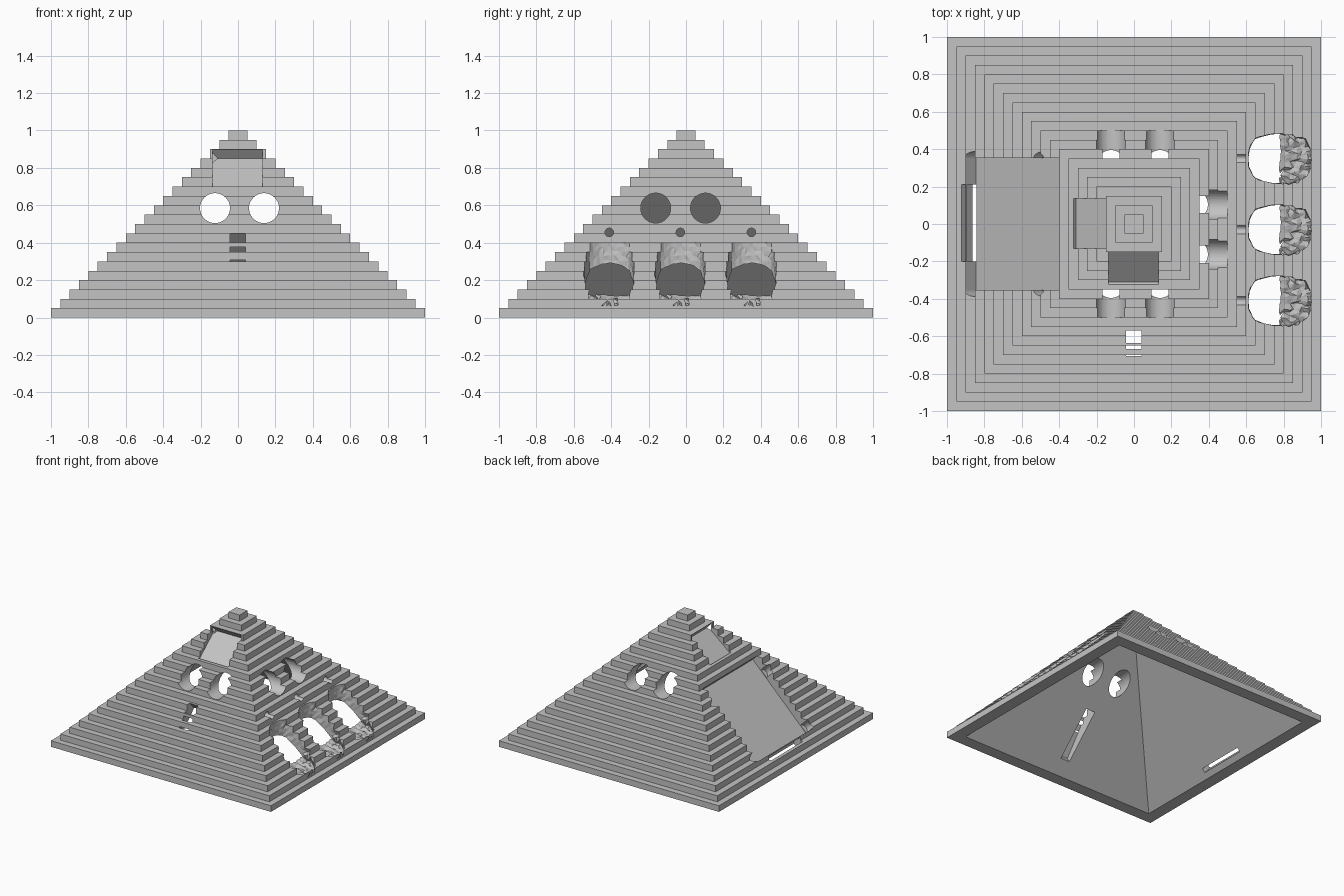
import bpy, bmesh, math, random
from mathutils import Matrix, Vector

cube = bpy.data.objects.get("Cube")
if cube:
    bpy.data.objects.remove(cube)

stone = bpy.data.materials.new("grey_stone")
stone.use_nodes = True
COLOUR = (0.55, 0.55, 0.55, 1)
stone.diffuse_color = COLOUR
for node in stone.node_tree.nodes:
    if node.type == 'BSDF_PRINCIPLED':
        node.inputs["Base Color"].default_value = COLOUR


def finish(bm, name):
    bmesh.ops.recalc_face_normals(bm, faces=bm.faces)
    mesh = bpy.data.meshes.new(name)
    bm.to_mesh(mesh)
    bm.free()
    mesh.materials.append(stone)
    ob = bpy.data.objects.new(name, mesh)
    bpy.context.scene.collection.objects.link(ob)
    return ob


def stepped_shell():
    """Square rings from the inner apex, out under the rim and up the steps."""
    steps, rise = 20, 0.05
    profile = [(0.9, 0)]
    for i in range(steps):
        half = 1 - rise * i
        profile += [(half, rise * i), (half, rise * (i + 1))]
    bm = bmesh.new()
    rings = [[bm.verts.new((sx * h, sy * h, z))
              for sx, sy in ((-1, -1), (1, -1), (1, 1), (-1, 1))] for h, z in profile]
    apex = bm.verts.new((0, 0, 0.9))
    for k in range(4):
        n = (k + 1) % 4
        bm.faces.new((apex, rings[0][k], rings[0][n]))
        for a, b in zip(rings, rings[1:]):
            bm.faces.new((a[k], a[n], b[n], b[k]))
    bm.faces.new(rings[-1])
    return finish(bm, "stepped_pyramid")


body = stepped_shell()


def carve(bm, name):
    """Cut a closed solid out of the body, using the first solver that works."""
    cutter = finish(bm, name)
    cutter.hide_render = True
    before = len(body.data.polygons)
    for solver in ('EXACT', 'MANIFOLD', 'FLOAT'):
        mod = body.modifiers.new(name, 'BOOLEAN')
        mod.operation = 'DIFFERENCE'
        mod.solver = solver
        mod.object = cutter
        bpy.context.view_layer.update()
        deps = bpy.context.evaluated_depsgraph_get()
        result = bpy.data.meshes.new_from_object(body.evaluated_get(deps))
        body.modifiers.remove(mod)
        if len(result.polygons) not in (0, before):
            body.data = result
            break
    bpy.data.objects.remove(cutter)


def prism(name, profile, lo, hi, side="front"):
    """Profile of (outward distance, height), extruded across one side."""
    bm = bmesh.new()
    ends = []
    for w in (lo, hi):
        ends.append([bm.verts.new((w, -d, z) if side == "front" else (-d, -w, z))
                     for d, z in profile])
    n = len(profile)
    bm.faces.new(ends[0])
    bm.faces.new(ends[1])
    for k in range(n):
        m = (k + 1) % n
        bm.faces.new((ends[0][k], ends[0][m], ends[1][m], ends[1][k]))
    carve(bm, name)


def drill(name, start, end, radius, sides=48):
    a, b = Vector(start), Vector(end)
    bm = bmesh.new()
    turn = (b - a).to_track_quat('Z', 'Y').to_matrix().to_4x4()
    bmesh.ops.create_cone(bm, cap_ends=True, segments=sides, radius1=radius,
                          radius2=radius, depth=(b - a).length,
                          matrix=Matrix.Translation((a + b) / 2) @ turn)
    carve(bm, name)


def ragged_doorway(name, y):
    """Rounded upright opening with a rough, sloping sill."""
    rng = random.Random(4)
    bm = bmesh.new()
    bmesh.ops.create_cube(bm, size=2)
    bmesh.ops.subdivide_edges(bm, edges=bm.edges[:], cuts=11, use_grid_fill=True)
    for v in bm.verts:
        u, w, t = v.co.x, v.co.y, (v.co.z + 1) / 2
        x = 0.78 + 0.17 * u * math.sqrt(1 - 0.38 * w * w)
        side = y + 0.133 * w * math.sqrt(1 - 0.38 * u * u)
        sill = 0.12 - 0.36 * (x - 0.78)
        rough = 0.01 if x > 0.79 else 0.003
        v.co = (x + rng.uniform(-rough, rough),
                side + rng.uniform(-rough, rough),
                sill * (1 - t) + 0.48 * t + rng.uniform(-rough, rough))
    bmesh.ops.triangulate(bm, faces=bm.faces[:])
    carve(bm, name)


# Round windows: through front and back, and on the left side only
for c in (-0.123, 0.139):
    drill("window_cutter", (c, -0.7, 0.585), (c, 0.7, 0.585), 0.08)
for c in (-0.162, 0.104):
    drill("side_window_cutter", (0.08, c, 0.585), (0.7, c, 0.585), 0.08)

# Sloping panels near the top
panel = [(0.31, 0.685), (0.11, 0.85), (0.238, 1.005), (0.438, 0.84)]
for side in ("front", "right"):
    prism("panel_cutter", panel, -0.136, 0.131, side)

# Front chute opening into the inside
chute = [(0.64, 0.39), (0.61, 0.46), (0.575, 0.455), (0.5, 0.38), (0.8, 0.08), (0.83, 0.13)]
prism("chute_cutter", chute, -0.042, 0.04)

# Large ramp with corner notches and a bottom slot
ramp = [(0.845, 0.085), (0.36, 0.565), (0.56, 0.765), (1.045, 0.285)]
prism("ramp_cutter", ramp, -0.353, 0.353, "right")
for x in (-0.82, -0.46):
    for y in (-0.35, 0.35):
        drill("notch_cutter", (x, y, 0.935 + x), (x - 0.14, y, 1.075 + x), 0.037, 24)
slot = [(0.93, 0.11), (0.86, 0.03), (0.84, 0.05), (0.843, 0.16)]
prism("slot_cutter", slot, -0.21, 0.2, "right")

# Three doorways, each with a peephole above
for y in (-0.41, -0.03, 0.35):
    ragged_doorway("doorway_cutter", y)
    drill("peephole_cutter", (0.3, y, 0.455), (0.75, y, 0.455), 0.023, 24)

# One flat stone colour over the whole carved shell
body.data.materials.clear()
body.data.materials.append(stone)
for p in body.data.polygons:
    p.material_index = 0
